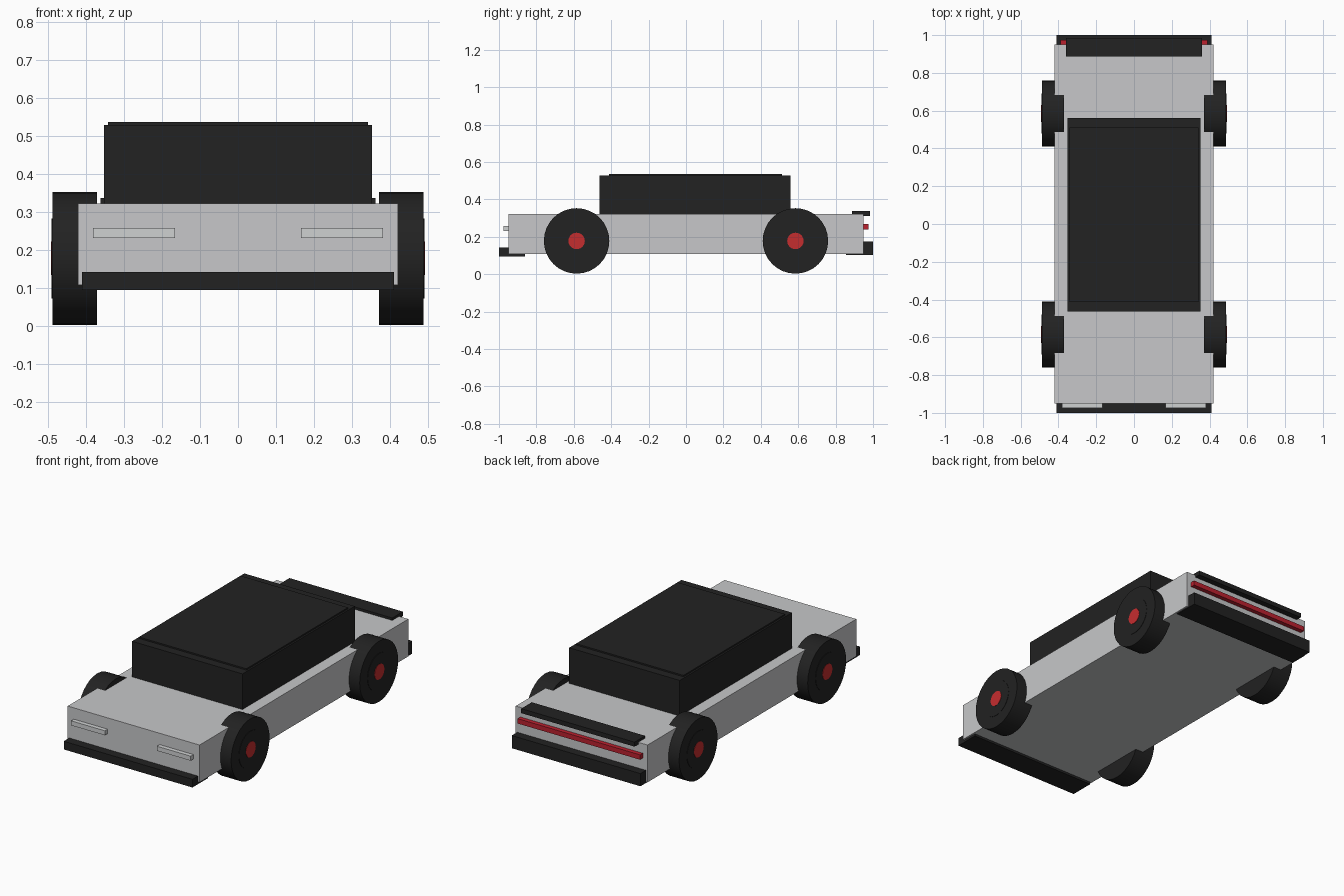
import bpy
import math

old = bpy.data.objects.get("Cube")
if old:
    bpy.data.objects.remove(old, do_unlink=True)


def material(name, r, g, b):
    m = bpy.data.materials.new(name)
    m.use_nodes = True
    m.diffuse_color = (r, g, b, 1)
    m.node_tree.nodes["Principled BSDF"].inputs["Base Color"].default_value = (r, g, b, 1)
    return m


silver = material("silver paint", 0.57, 0.575, 0.585)
black = material("black trim", 0.016, 0.016, 0.016)
hub_red = material("hub red", 0.56, 0.026, 0.028)
lamp_red = material("tail lamp red", 0.5, 0.015, 0.028)
lamp_white = material("headlight white", 0.62, 0.635, 0.64)


def finish(name, mat):
    ob = bpy.context.object
    ob.name = ob.data.name = name
    ob.data.materials.append(mat)
    return ob


def box(name, mat, x, y, z):
    """Box from (low, high) ranges on each axis."""
    ranges = (x, y, z)
    bpy.ops.mesh.primitive_cube_add(size=1, location=[(a + b) / 2 for a, b in ranges])
    ob = finish(name, mat)
    ob.scale = [b - a for a, b in ranges]
    bpy.ops.object.transform_apply(location=False, rotation=False, scale=True)
    return ob


def disc(name, mat, radius, x, y, z, sides=32):
    """Cylinder lying along x between two x values."""
    bpy.ops.mesh.primitive_cylinder_add(
        vertices=sides, radius=radius, depth=abs(x[1] - x[0]),
        location=(sum(x) / 2, y, z), rotation=(0, math.pi / 2, 0))
    ob = finish(name, mat)
    bpy.ops.object.shade_smooth_by_angle(angle=math.radians(30))
    return ob


# Body, cabin and roof
box("body", silver, (-0.42, 0.42), (-0.95, 0.95), (0.108, 0.323))
box("cabin", black, (-0.352, 0.352), (-0.462, 0.56), (0.32, 0.528))
box("roof_panel", black, (-0.342, 0.342), (-0.412, 0.512), (0.52, 0.536))

# Bumpers and spoiler
box("front_bumper", black, (-0.41, 0.41), (-1, -0.86), (0.095, 0.142))
box("rear_bumper", black, (-0.41, 0.41), (0.855, 1), (0.102, 0.175))
box("spoiler", black, (-0.361, 0.361), (0.888, 0.984), (0.311, 0.337))

# Lights
box("tail_light", lamp_red, (-0.39, 0.39), (0.94, 0.975), (0.24, 0.268))
for side, s in (("left", 1), ("right", -1)):
    box("headlight_" + side, lamp_white, sorted((s * 0.166, s * 0.381)),
        (-0.975, -0.94), (0.232, 0.258))

# Wheels with a thin dark rim and a red hub
axle = 0.178
for side, s in (("left", 1), ("right", -1)):
    for end, y in (("front", -0.585), ("rear", 0.585)):
        tag = f"{end}_{side}"
        disc("tyre_" + tag, black, 0.175, (s * 0.37, s * 0.488), y, axle)
        disc("rim_" + tag, black, 0.105, (s * 0.45, s * 0.49), y, axle)
        disc("hub_" + tag, hub_red, 0.044, (s * 0.45, s * 0.492), y, axle)
